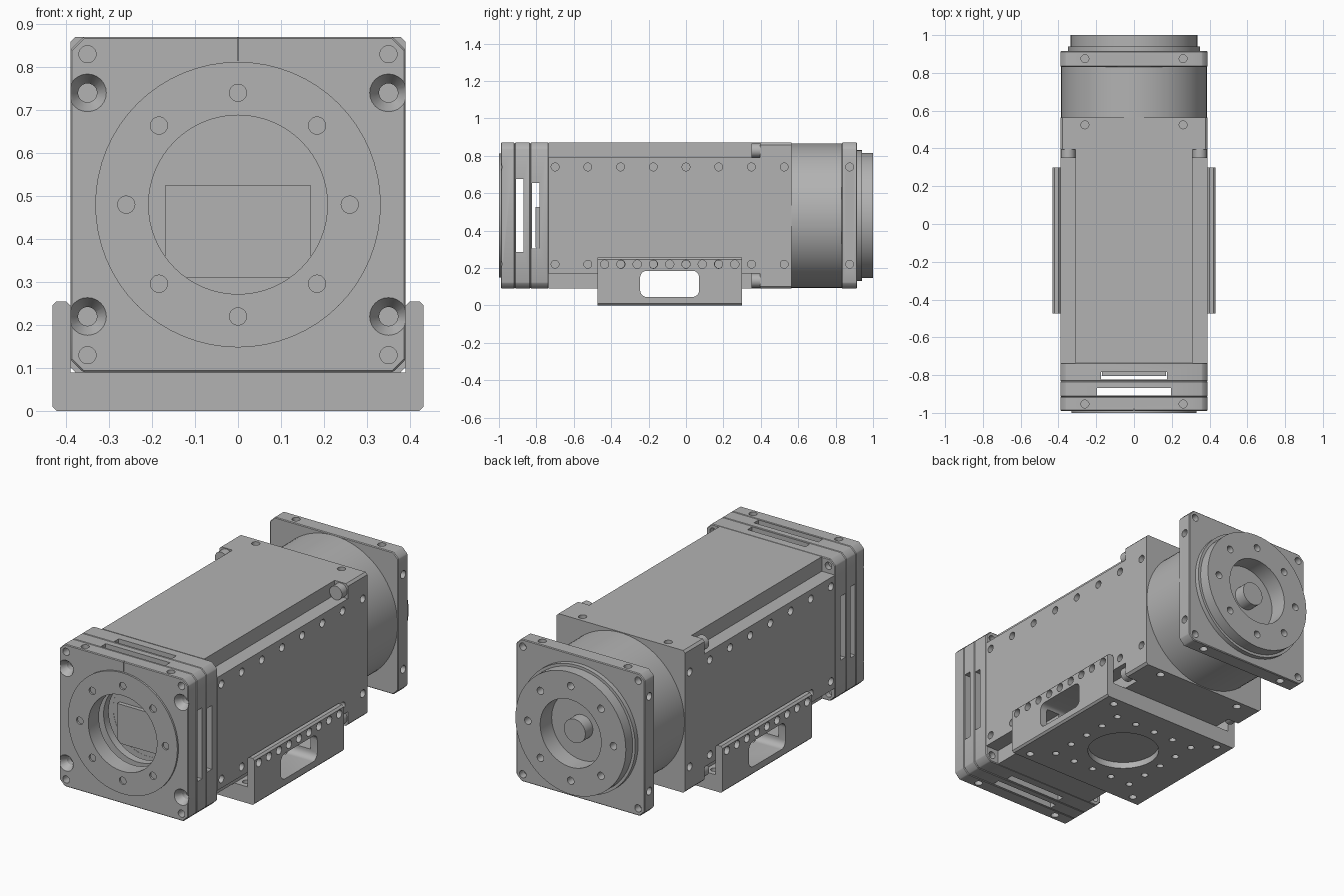
import bpy, bmesh
from math import sin, cos, pi
from mathutils import Matrix, Vector

if "Cube" in bpy.data.objects:
    bpy.data.objects.remove(bpy.data.objects["Cube"])

GREY = (0.45, 0.45, 0.45, 1)
mat = bpy.data.materials.new("machined grey")
mat.use_nodes = True
mat.diffuse_color = GREY
mat.node_tree.nodes["Principled BSDF"].inputs["Base Color"].default_value = GREY

C = 0.48      # height of the main axis
H = 0.39      # half width of the square section
SIDES = (-1, 1)
ROT = {"X": Matrix.Rotation(pi / 2, 4, "Y"), "Y": Matrix.Rotation(-pi / 2, 4, "X"),
       "Z": Matrix.Identity(4)}


def box(bm, lo, hi):
    lo, hi = Vector(lo), Vector(hi)
    m = Matrix.Translation((lo + hi) / 2) @ Matrix.Diagonal((*(hi - lo), 1))
    bmesh.ops.create_cube(bm, size=1, matrix=m)


def cyl(bm, centre, r, length, axis="Y", r2=None, seg=24):
    """Cylinder or cone centred on a point; r is at the low end."""
    bmesh.ops.create_cone(bm, cap_ends=True, segments=seg, radius1=r,
                          radius2=r if r2 is None else r2, depth=length,
                          matrix=Matrix.Translation(centre) @ ROT[axis])


def disc(bm, r, y0, y1, seg=64):
    cyl(bm, (0, (y0 + y1) / 2, C), r, y1 - y0, seg=seg)


def prism(bm, pts, a, b, axis="Y"):
    """Extrude a profile of (horizontal, z) points along an axis."""
    put = (lambda u, z, t: (u, t, z)) if axis == "Y" else (lambda u, z, t: (t, u, z))
    ends = [[bm.verts.new(put(u, z, t)) for u, z in pts] for t in (a, b)]
    bm.faces.new(ends[0])
    bm.faces.new(ends[1][::-1])
    for i in range(len(pts)):
        j = (i + 1) % len(pts)
        bm.faces.new((ends[0][i], ends[1][i], ends[1][j], ends[0][j]))
    bmesh.ops.recalc_face_normals(bm, faces=bm.faces[:])


def rounded(u0, u1, z0, z1, r, n=6):
    corners = [(u1 - r, z1 - r), (u0 + r, z1 - r), (u0 + r, z0 + r), (u1 - r, z0 + r)]
    return [(u + r * cos((q + k / n) * pi / 2), z + r * sin((q + k / n) * pi / 2))
            for q, (u, z) in enumerate(corners) for k in range(n + 1)]


def octagon(h, c):
    k = h - c
    return [(x, C + z) for x, z in ((h, -k), (h, k), (k, h), (-k, h),
                                    (-h, k), (-h, -k), (-k, -h), (k, -h))]


def make(name, bm):
    me = bpy.data.meshes.new(name)
    bm.to_mesh(me)
    bm.free()
    ob = bpy.data.objects.new(name, me)
    bpy.context.collection.objects.link(ob)
    return ob


def part(name, build, cut=None, bevel=0):
    """Build a part, optionally bevel it, and subtract its cutters."""
    bm = bmesh.new()
    build(bm)
    ob = make(name, bm)
    if bevel:
        b = ob.modifiers.new("edge", "BEVEL")
        b.width, b.segments = bevel, 1
    if cut:
        cb = bmesh.new()
        cut(cb)
        cutter = make(name + "_cutter", cb)
        cutter.hide_render = True
        m = ob.modifiers.new("cut", "BOOLEAN")
        m.object, m.operation, m.solver, m.use_self = cutter, "DIFFERENCE", "EXACT", True
    dg = bpy.context.evaluated_depsgraph_get()
    ob.data = bpy.data.meshes.new_from_object(ob.evaluated_get(dg))
    ob.modifiers.clear()
    if cut:
        bpy.data.objects.remove(cutter)
    ob.data.materials.clear()
    ob.data.materials.append(mat)
    bpy.ops.object.select_all(action="DESELECT")
    ob.select_set(True)
    bpy.context.view_layer.objects.active = ob
    bpy.ops.object.shade_smooth_by_angle(angle=0.5)


def bolt_circle(bm, y):
    for i in range(8):
        a = i * pi / 4
        cyl(bm, (0.26 * cos(a), y, C + 0.26 * sin(a)), 0.02, 0.08)


def top_holes(bm, y):
    for sx in SIDES:
        for sz in SIDES:
            cyl(bm, (sx * 0.26, y, C + sz * H), 0.021, 0.08, "Z")


def side_holes(bm, ys):
    for y in ys:
        for sx in SIDES:
            for sz in SIDES:
                cyl(bm, (sx * H, y, C + sz * 0.26), 0.021, 0.08, "X")


def corner_holes(bm, y, length):
    for sx in SIDES:
        for sz in SIDES:
            cyl(bm, (sx * 0.35, y, C + sz * 0.35), 0.02, length)


def cross_slot(bm, y0, y1, half):
    box(bm, (-half, y0, -1), (half, y1, 2))
    box(bm, (-1, y0, C - half), (1, y1, C + half))


# Front flange with raised face, bore, countersinks and clamp slit
def front_flange_cut(bm):
    disc(bm, 0.208, -1.1, -0.8)
    corner_holes(bm, -0.99, 0.1)
    top_holes(bm, -0.953)
    for sx in SIDES:
        for sz in SIDES:
            p = (sx * 0.35, -0.972, C + sz * 0.26)
            cyl(bm, p, 0.045, 0.04, r2=0.022)
            cyl(bm, p, 0.022, 0.1)
    box(bm, (-0.0015, -1.1, C + 0.335), (0.0015, -0.98, 1))


part("front_flange", lambda bm: prism(bm, octagon(H, 0.03), -0.99, -0.915),
     front_flange_cut, 0.004)


def face_cut(bm):
    disc(bm, 0.208, -1.1, -0.8)
    bolt_circle(bm, -0.99)


part("front_face_ring", lambda bm: disc(bm, 0.332, -1, -0.96), face_cut)


# Slotted spacer plate
def spacer_cut(bm):
    disc(bm, 0.208, -1.1, -0.7)
    cross_slot(bm, -0.909, -0.868, 0.195)


part("spacer_plate", lambda bm: prism(bm, octagon(H, 0.03), -0.915, -0.832),
     spacer_cut, 0.004)


# Front end block of the housing
def front_block_cut(bm):
    disc(bm, 0.208, -1.1, -0.783)
    cross_slot(bm, -0.824, -0.784, 0.175)
    corner_holes(bm, -0.735, 0.06)


part("front_block", lambda bm: prism(bm, octagon(H, 0.03), -0.832, -0.735),
     front_block_cut, 0.004)
part("inner_ledge", lambda bm: box(bm, (-0.17, -0.805, C - 0.17), (0.17, -0.78, 0.525)))


# Long housing with stepped corners, crossed by a tunnel at the mount
def tunnel(bm):
    prism(bm, rounded(-0.245, 0.07, 0.045, 0.185, 0.035), -1, 1, "X")


def housing(bm):
    s = 0.31
    quarter = [(H, -s), (H, s), (s, s), (s, H)]
    pts = quarter + [(-x, z) for x, z in quarter[::-1]]
    pts += [(-s, -s), (-s, -H), (s, -H), (s, -s)]
    pts[7] = (-H, -s)
    prism(bm, [(x, C + z) for x, z in pts], -0.735, 0.395)


def housing_cut(bm):
    tunnel(bm)
    side_holes(bm, [-0.7 + 0.175 * i for i in range(7)])


part("housing", housing, housing_cut)


# Rear block with corner screw heads
def rear_block_cut(bm):
    side_holes(bm, [0.525])
    top_holes(bm, 0.525)


part("rear_block", lambda bm: prism(bm, octagon(H, 0.012), 0.395, 0.565), rear_block_cut)


def screws(bm):
    for sx in SIDES:
        for sz in SIDES:
            cyl(bm, (sx * 0.348, 0.373, C + sz * 0.348), 0.038, 0.046)


part("corner_screws", screws)

# Motor barrel
part("motor_barrel", lambda bm: disc(bm, 0.386, 0.56, 0.835, 96))


# Rear flange with stepped hub, recess and shaft
def rear_flange_cut(bm):
    disc(bm, 0.185, 0.9, 1.1)
    top_holes(bm, 0.875)
    side_holes(bm, [0.875])
    corner_holes(bm, 0.915, 0.08)


part("rear_flange", lambda bm: prism(bm, octagon(H, 0.03), 0.832, 0.915),
     rear_flange_cut, 0.004)


def hub_cut(bm):
    disc(bm, 0.185, 0.8, 1.1)
    bolt_circle(bm, 0.99)


part("hub_step", lambda bm: disc(bm, 0.35, 0.91, 0.94),
     lambda bm: disc(bm, 0.185, 0.8, 1.1))
part("hub", lambda bm: disc(bm, 0.335, 0.938, 1.0), hub_cut)
part("shaft", lambda bm: disc(bm, 0.065, 0.89, 0.965, 32))


# Mounting saddle: channel with windows and bolt holes
MID = -0.087


def saddle(bm):
    w, c = 0.432, 0.01
    right = [(w - c, 0), (w, c), (w, 0.255 - c), (w - c, 0.255),
             (H + c, 0.255), (H, 0.255 - c), (H, 0.09)]
    prism(bm, right + [(-x, z) for x, z in right[::-1]], MID - 0.387, MID + 0.387)


def saddle_cut(bm):
    tunnel(bm)
    cyl(bm, (0, MID, 0), 0.185, 0.07, "Z", seg=64)
    for i in range(9):
        for sx in SIDES:
            cyl(bm, (sx * 0.41, MID + 0.087 * (i - 4), 0.22), 0.022, 0.1, "X")
    for i in range(-2, 3):
        for j in range(-2, 3):
            if max(abs(i), abs(j)) == 2:
                cyl(bm, (i * 0.125, MID + j * 0.125, 0.05), 0.018, 0.2, "Z")
    for sx in SIDES:
        for sy in SIDES:
            cyl(bm, (sx * 0.35, MID + sy * 0.34, 0.05), 0.02, 0.2, "Z")


part("mounting_saddle", saddle, saddle_cut)
